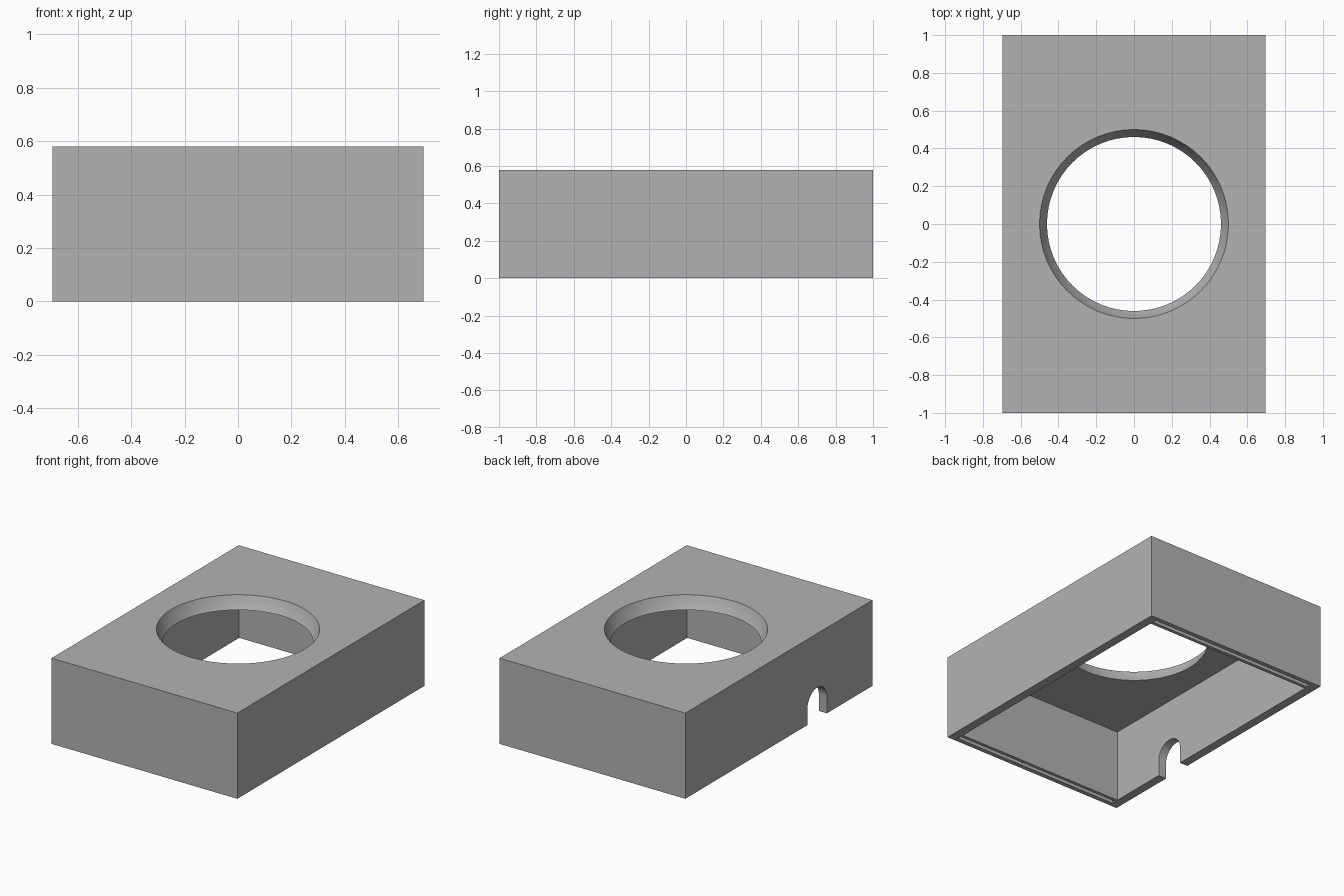
import bpy
import math

old = bpy.data.objects.get("Cube")
if old:
    bpy.data.objects.remove(old, do_unlink=True)

# Overall sizes
WIDTH, LENGTH, HEIGHT = 1.39, 2.0, 0.58
WALL_X, WALL_Y, ROOF = 0.06, 0.08, 0.085
EXTRA = 0.1  # overshoot of cutters below the base

grey = bpy.data.materials.new("plain_grey")
grey.use_nodes = True
colour = (0.45, 0.45, 0.45, 1)
grey.diffuse_color = colour
grey.node_tree.nodes["Principled BSDF"].inputs["Base Color"].default_value = colour


def box(name, size, bottom_centre):
    """Axis-aligned box placed by the centre of its bottom face."""
    x, y, z = bottom_centre
    bpy.ops.mesh.primitive_cube_add(size=1, location=(x, y, z + size[2] / 2))
    obj = bpy.context.object
    obj.name = name
    obj.scale = size
    bpy.ops.object.transform_apply(location=True, rotation=True, scale=True)
    obj.data.materials.append(grey)
    return obj


def cut(target, cutter):
    """Subtract the cutter from the target, then discard it."""
    cutter.hide_render = True
    if not cutter.data.materials:
        cutter.data.materials.append(grey)
    bpy.context.view_layer.objects.active = target
    mod = target.modifiers.new("cut", "BOOLEAN")
    mod.operation = "DIFFERENCE"
    mod.solver = "EXACT"
    mod.object = cutter
    bpy.ops.object.modifier_apply(modifier=mod.name)
    bpy.data.objects.remove(cutter, do_unlink=True)


# Outer housing
housing = box("housing", (WIDTH, LENGTH, HEIGHT), (0, 0, 0))

# Open-bottomed cavity
inner_width = WIDTH - 2 * WALL_X
cut(housing, box("cavity_cutter",
                 (inner_width, LENGTH - 2 * WALL_Y, HEIGHT - ROOF + EXTRA),
                 (0, 0, -EXTRA)))

# Round opening with a concave, inward-curving seat
bpy.ops.mesh.primitive_uv_sphere_add(segments=64, ring_count=48, radius=0.533,
                                     location=(0, 0, HEIGHT + 0.183))
cut(housing, bpy.context.object)

# Arched cable notch through the right wall
notch_y, notch_r, notch_z = -0.41, 0.104, 0.11
wall_x = -WIDTH / 2
cut(housing, box("notch_cutter", (0.3, 2 * notch_r, notch_z + EXTRA),
                 (wall_x, notch_y, -EXTRA)))
bpy.ops.mesh.primitive_cylinder_add(vertices=48, radius=notch_r, depth=0.3,
                                    location=(wall_x, notch_y, notch_z),
                                    rotation=(0, math.pi / 2, 0))
cut(housing, bpy.context.object)

# Narrow grooves in the bottom rim of the front and back walls
for side in (-1, 1):
    cut(housing, box("groove_cutter", (inner_width, 0.027, 0.05 + EXTRA),
                     (0, side * (LENGTH / 2 - 0.044), -EXTRA)))

# Smooth curved surfaces, crisp edges
bpy.ops.object.select_all(action="DESELECT")
housing.select_set(True)
bpy.context.view_layer.objects.active = housing
bpy.ops.object.shade_smooth_by_angle(angle=math.radians(25))
